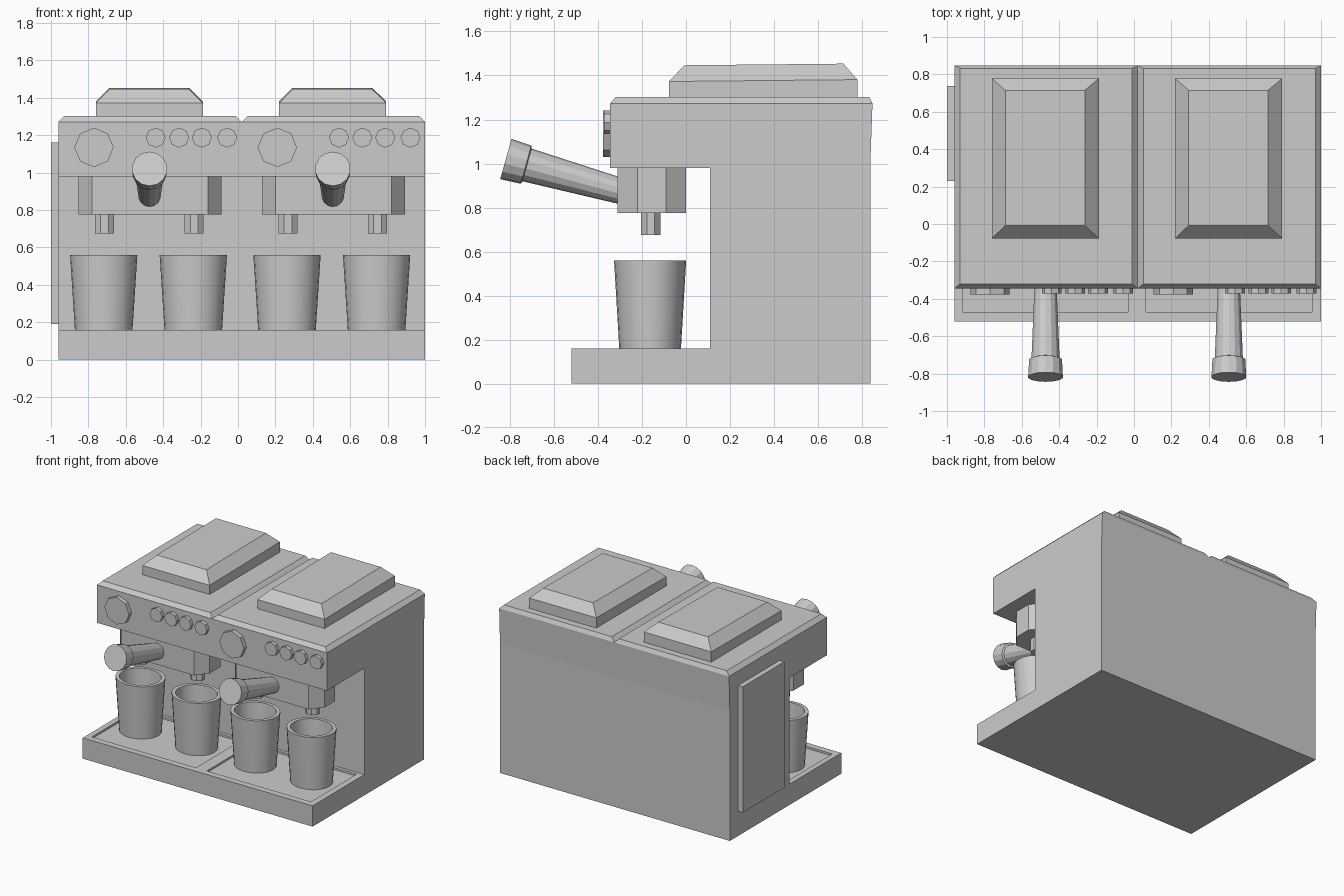
import bpy, bmesh
from math import pi, sin, cos, radians
from mathutils import Matrix, Vector

if "Cube" in bpy.data.objects:
    bpy.data.objects.remove(bpy.data.objects["Cube"])


def loft(name, rings, matrix=Matrix(), smooth=False):
    """Skin a stack of equal-count rings and cap both ends."""
    bm = bmesh.new()
    vs = [[bm.verts.new(p) for p in ring] for ring in rings]
    n = len(vs[0])
    for a, b in zip(vs, vs[1:]):
        for i in range(n):
            j = (i + 1) % n
            bm.faces.new((a[i], a[j], b[j], b[i]))
    bm.faces.new(vs[0][::-1])
    bm.faces.new(vs[-1])
    bmesh.ops.transform(bm, matrix=matrix, verts=bm.verts)
    bmesh.ops.recalc_face_normals(bm, faces=bm.faces)
    mesh = bpy.data.meshes.new(name)
    bm.to_mesh(mesh)
    bm.free()
    ob = bpy.data.objects.new(name, mesh)
    bpy.context.collection.objects.link(ob)
    if smooth:
        bpy.ops.object.select_all(action='DESELECT')
        ob.select_set(True)
        bpy.context.view_layer.objects.active = ob
        bpy.ops.object.shade_smooth_by_angle(angle=radians(30))
    return ob


def rect(x0, x1, y0, y1, z):
    return [(x0, y0, z), (x1, y0, z), (x1, y1, z), (x0, y1, z)]


def circle(rx, ry, z, n, turn=0.0):
    return [(rx * cos(turn + 2 * pi * i / n), ry * sin(turn + 2 * pi * i / n), z)
            for i in range(n)]


def box(name, x0, x1, y0, y1, z0, z1):
    return loft(name, [rect(x0, x1, y0, y1, z0), rect(x0, x1, y0, y1, z1)])


# Body: C-shaped side profile swept across the width
profile = [(-.52, 0), (.837, 0), (.837, 1.0), (.847, 1.272), (-.345, 1.272),
           (-.345, .98), (.11, .98), (.11, .16), (-.52, .16)]
body = loft("body", [[(x, y, z) for y, z in profile] for x in (-.96, 1.0)])

# Service panel on the left side
box("side_panel", -1.0, -.95, .23, .737, .19, 1.16)

for side, cx in (("left", -.47), ("right", .51)):
    # Shallow drip tray recess
    cutter = box(f"{side}_tray_cutter", cx - .447, cx + .441, -.47, .085, .145, .3)
    cutter.hide_render = True
    cutter.hide_set(True)
    cut = body.modifiers.new("tray_recess", 'BOOLEAN')
    cut.object = cutter
    cut.solver = 'EXACT'

    # Bevelled top plate
    loft(f"{side}_top_plate", [rect(cx - .49, cx + .49, -.345, .847, 1.272),
                               rect(cx - .46, cx + .46, -.32, .832, 1.302)])

    # Hopper lid, leaning very slightly forward
    lean = Matrix.Identity(4)
    lean[2][1], lean[2][3] = .01, -.0035
    loft(f"{side}_lid", [rect(cx - .29, cx + .282, -.077, .778, 1.29),
                         rect(cx - .29, cx + .282, -.077, .778, 1.377),
                         rect(cx - .218, cx + .207, -.008, .715, 1.45)], lean)

    # Octagonal knobs on the front
    knobs = [(-.3, 1.135, .105, .377), (.03, 1.187, .053, .372),
             (.155, 1.187, .053, .372), (.277, 1.187, .053, .372),
             (.412, 1.187, .053, .372)]
    for k, (dx, z, r, depth) in enumerate(knobs):
        m = Matrix.Translation((cx + dx, 0, z)) @ Matrix.Rotation(pi / 2, 4, 'X')
        loft(f"{side}_knob_{k}", [circle(r, r, .34, 8), circle(r, r, depth, 8)], m)

    # Brew head: wide block with chamfered corners
    outline = [(-.31, -.31), (.31, -.31), (.382, -.22), (.382, -.09),
               (.31, 0), (-.31, 0), (-.382, -.09), (-.382, -.22)]
    loft(f"{side}_brew_head", [[(cx + x, y, z) for x, y in outline]
                               for z in (.775, .985)])

    # Tilted handle with a thicker end cap
    m = Matrix.Translation((cx - .003, -.25, .862)) @ Matrix.Rotation(radians(74.4), 4, 'X')
    sizes = [(0, .057), (.49, .077), (.495, .09), (.59, .095)]
    loft(f"{side}_handle", [circle(r, r, d, 14, pi / 14) for d, r in sizes], m)

    for c, dx in enumerate((-.243, .236)):
        # Pouring spout
        loft(f"{side}_spout_{c}",
             [circle(.055, .047, z, 8, pi / 8) for z in (.675, .78)],
             Matrix.Translation((cx + dx, -.16, 0)))
        # Hollow tapered cup
        cup = [(.153, .145), (.18, .56), (.152, .56), (.13, .19)]
        loft(f"{side}_cup_{c}", [circle(r, r * .91, z, 24) for r, z in cup],
             Matrix.Translation((cx + dx - .005, -.163, 0)), True)
